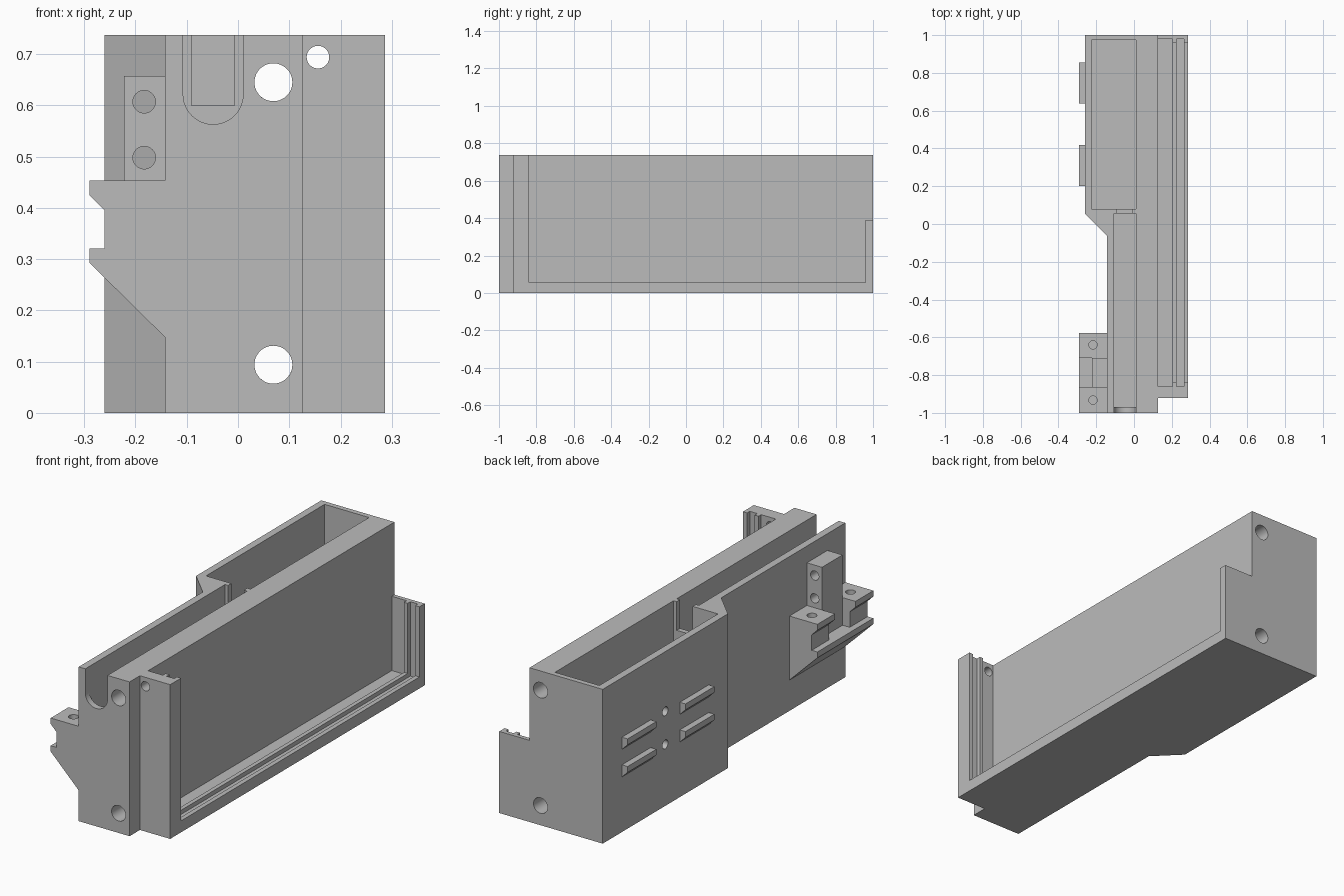
import bpy, bmesh
from mathutils import Vector

if "Cube" in bpy.data.objects:
    bpy.data.objects.remove(bpy.data.objects["Cube"], do_unlink=True)

grey = bpy.data.materials.new("plain grey")
grey.use_nodes = True
shade = (0.5, 0.5, 0.5, 1)
grey.diffuse_color = shade
grey.node_tree.nodes["Principled BSDF"].inputs["Base Color"].default_value = shade

TOP, OVER = 0.737, 0.9      # rim height, and a height safely above it
RIGHT, STEP = 0.287, 0.127  # outer right side, and the recessed right wall
LEFT, SIDE, RAIL = -0.26, -0.142, -0.29


def prism(name, points, axis, start, end):
    """Extrude a flat outline along y or z."""
    bm = bmesh.new()
    place = (lambda a, b: (a, start, b)) if axis == "y" else (lambda a, b: (a, b, start))
    face = bm.faces.new([bm.verts.new(place(a, b)) for a, b in points])
    moved = bmesh.ops.extrude_face_region(bm, geom=[face])["geom"]
    shift = Vector((0, end - start, 0) if axis == "y" else (0, 0, end - start))
    bmesh.ops.translate(bm, vec=shift, verts=[v for v in moved if isinstance(v, bmesh.types.BMVert)])
    bmesh.ops.recalc_face_normals(bm, faces=bm.faces)
    mesh = bpy.data.meshes.new(name)
    bm.to_mesh(mesh)
    bm.free()
    mesh.materials.append(grey)
    obj = bpy.data.objects.new(name, mesh)
    bpy.context.collection.objects.link(obj)
    return obj


def box(name, x, y, z):
    return prism(name, [(x[0], y[0]), (x[1], y[0]), (x[1], y[1]), (x[0], y[1])], "z", *z)


def rod(name, centre, radius, length, axis):
    turn = {"x": (0, 1.5708, 0), "y": (1.5708, 0, 0), "z": (0, 0, 0)}[axis]
    bpy.ops.mesh.primitive_cylinder_add(vertices=48, radius=radius, depth=length,
                                        location=centre, rotation=turn)
    obj = bpy.context.object
    obj.name = name
    obj.data.materials.append(grey)
    return obj


def cut(target, cutter):
    mod = target.modifiers.new("cut", "BOOLEAN")
    mod.operation, mod.solver, mod.object = "DIFFERENCE", "EXACT", cutter
    bpy.context.view_layer.objects.active = target
    bpy.ops.object.modifier_apply(modifier=mod.name)
    bpy.data.objects.remove(cutter, do_unlink=True)


def finish(obj):
    bpy.ops.object.select_all(action="DESELECT")
    obj.select_set(True)
    bpy.context.view_layer.objects.active = obj
    bpy.ops.object.shade_smooth_by_angle(angle=0.5)


# Main housing outline
housing = prism("housing", [(SIDE, -1), (STEP, -1), (STEP, -0.922), (RIGHT, -0.922), (RIGHT, 1),
                            (LEFT, 1), (LEFT, 0.055), (SIDE, -0.063)], "z", 0, TOP)

# Open recess on the right side with two guide grooves and a low end wall
cut(housing, box("recess", (STEP, 0.4), (-0.84, 0.96), (0.055, OVER)))
for x in ((STEP, 0.205), (0.225, 0.265)):
    cut(housing, box("groove", x, (-0.86, 0.98), (0.035, OVER)))
cut(housing, box("end_wall_gap", (STEP, 0.4), (0.9, 1.1), (0.39, OVER)))

# Rear pocket, front channel and the opening joining them
cut(housing, box("pocket", (-0.225, 0.01), (0.08, 0.975), (0.035, OVER)))
cut(housing, box("channel", (-0.107, 0.01), (-0.97, 0.055), (0.035, OVER)))
cut(housing, box("opening", (-0.091, -0.007), (0.03, 0.1), (0.6, OVER)))

# Round-bottomed slot in the front wall
cut(housing, rod("slot_round", (-0.0485, -1, 0.6215), 0.0585, 0.1, "y"))
cut(housing, box("slot", (-0.107, 0.01), (-1.1, -0.95), (0.6215, OVER)))

# Long bores, flange hole and side holes
for z in (0.645, 0.094):
    cut(housing, rod("bore", (0.069, 0, z), 0.037, 2.4, "y"))
cut(housing, rod("flange_hole", (0.156, -0.9, 0.694), 0.022, 0.15, "y"))
for z in (0.452, 0.294):
    cut(housing, rod("side_hole", (-0.25, 0.528, z), 0.021, 0.1, "x"))
finish(housing)

# Four hook strips on the left side
for level, z in (("lower", 0.321), ("upper", 0.453)):
    for place, y in (("front", (0.2, 0.418)), ("rear", (0.638, 0.855))):
        prism(f"{level}_{place}_strip", [(LEFT, z), (RAIL, z), (RAIL, z - 0.028),
                                         (LEFT, z - 0.058)], "y", *y)

# Wedge bracket at the front left
bracket = prism("bracket", [(SIDE, 0.453), (RAIL, 0.453), (RAIL, 0.425), (LEFT, 0.395),
                            (LEFT, 0.321), (RAIL, 0.321), (RAIL, 0.293), (SIDE, 0.147)],
                "y", -1, -0.578)
cut(bracket, box("notch", (-0.4, -0.222), (-0.865, -0.71), (0.321, 0.6)))
for y in (-0.64, -0.932):
    cut(bracket, rod("bracket_hole", (-0.217, y, 0.42), 0.022, 0.2, "z"))
finish(bracket)

# Upright lug with two cross holes
lug = box("lug", (-0.222, SIDE), (-0.865, -0.71), (0.453, 0.657))
for z in (0.607, 0.498):
    cut(lug, rod("lug_hole", (-0.183, -0.79, z), 0.022, 0.3, "y"))
finish(lug)
